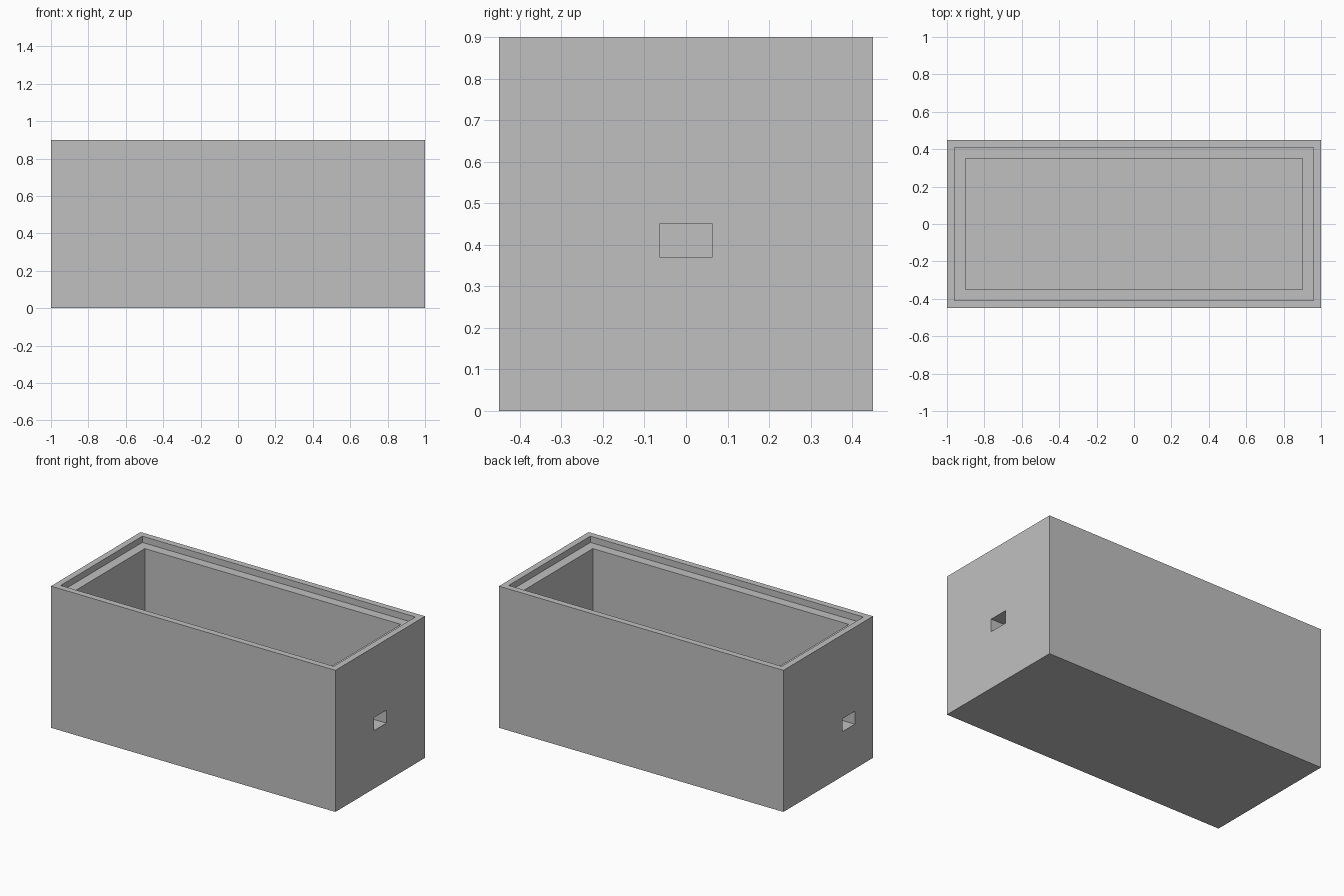
import bpy
import bmesh
from mathutils import Matrix, Vector

if "Cube" in bpy.data.objects:
    bpy.data.objects.remove(bpy.data.objects["Cube"])

grey = bpy.data.materials.new("light grey")
grey.diffuse_color = (0.53, 0.53, 0.53, 1)
grey.use_nodes = True
grey.node_tree.nodes["Principled BSDF"].inputs["Base Color"].default_value = grey.diffuse_color

HX, HY, H = 1.0, 0.45, 0.9     # outer half sizes and height
RIM, WALL = 0.04, 0.1          # rim width, full wall thickness
STEP, FLOOR = 0.04, 0.1        # lid recess depth, floor thickness


def box(name, lo, hi):
    """Axis-aligned box between two corners."""
    lo, hi = Vector(lo), Vector(hi)
    bm = bmesh.new()
    bmesh.ops.create_cube(bm, size=1, matrix=Matrix.Translation((lo + hi) / 2)
                          @ Matrix.Diagonal((*(hi - lo), 1)))
    mesh = bpy.data.meshes.new(name)
    bm.to_mesh(mesh)
    bm.free()
    mesh.materials.append(grey)
    obj = bpy.data.objects.new(name, mesh)
    bpy.context.collection.objects.link(obj)
    return obj


def cut(target, name, lo, hi):
    """Subtract a hidden box from the target."""
    cutter = box(name, lo, hi)
    cutter.hide_render = True
    cutter.hide_viewport = True
    mod = target.modifiers.new(name, 'BOOLEAN')
    mod.operation = 'DIFFERENCE'
    mod.solver = 'EXACT'
    mod.object = cutter


# Open-topped enclosure
case = box("case_body", (-HX, -HY, 0), (HX, HY, H))

# Main cavity and the shallow recess that seats a lid
for name, inset, bottom in (("cavity_cutter", WALL, FLOOR),
                            ("lid_recess_cutter", RIM, H - STEP)):
    cut(case, name, (inset - HX, inset - HY, bottom), (HX - inset, HY - inset, H + 0.2))

# Cable openings through the two end walls
for name, side, y, z in (("right_port_cutter", 1, 0.0, 0.41),
                         ("left_port_cutter", -1, -0.205, 0.325)):
    x = side * (HX - WALL / 2)
    cut(case, name, (x - 0.1, y - 0.062, z - 0.041), (x + 0.1, y + 0.062, z + 0.041))
